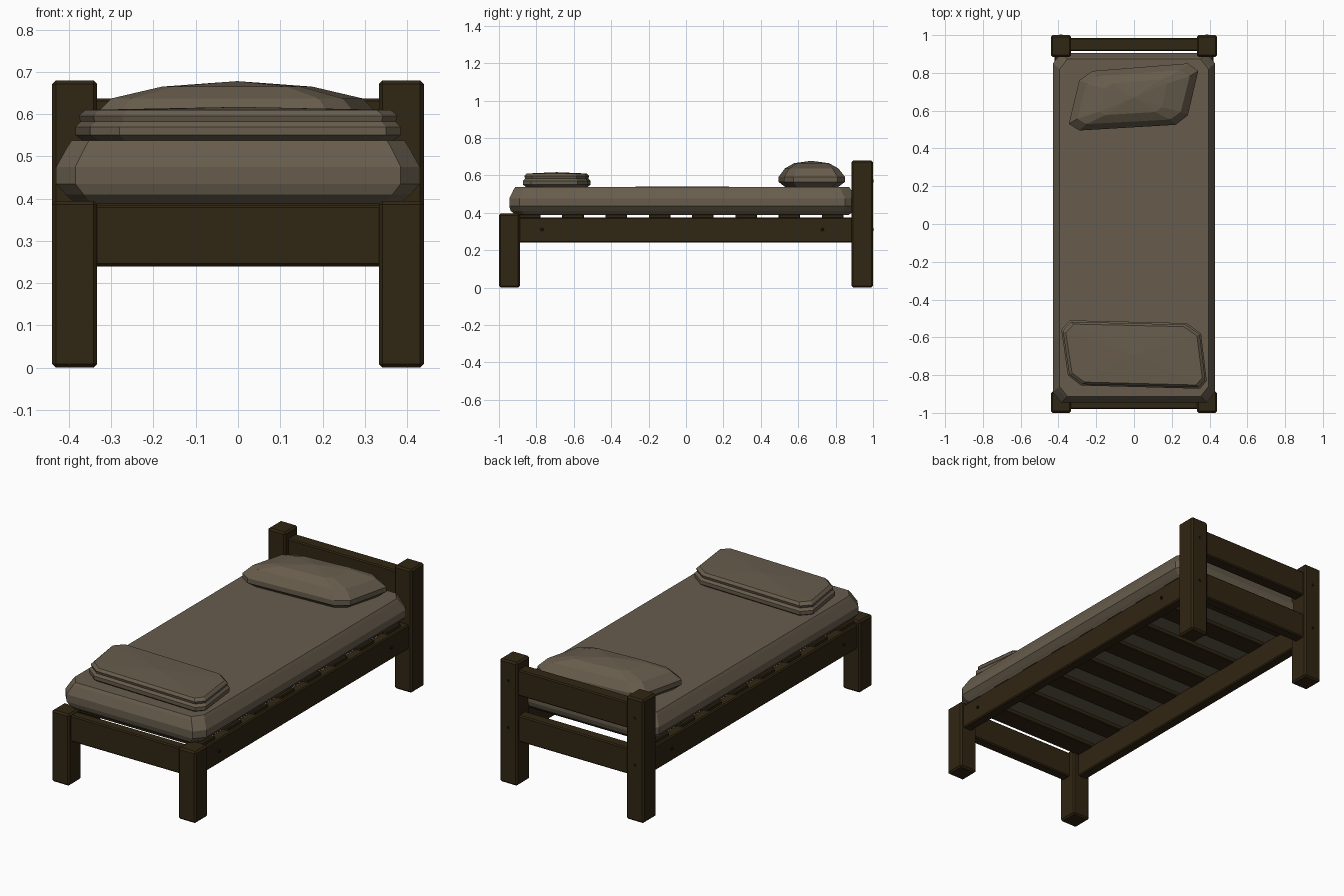
import bpy, bmesh, math
from mathutils import Vector

if "Cube" in bpy.data.objects:
    bpy.data.objects.remove(bpy.data.objects["Cube"], do_unlink=True)


def material(name, rgb):
    m = bpy.data.materials.new(name)
    m.use_nodes = True
    m.diffuse_color = (*rgb, 1)
    bsdf = m.node_tree.nodes["Principled BSDF"]
    bsdf.inputs["Base Color"].default_value = (*rgb, 1)
    bsdf.inputs["Roughness"].default_value = 0.8
    return m


WOOD = material("dark wood", (0.030, 0.019, 0.006))
CLOTH = material("taupe cloth", (0.135, 0.108, 0.073))
METAL = material("dark bolt metal", (0.012, 0.010, 0.008))


def finish(bm, name, mat):
    bmesh.ops.recalc_face_normals(bm, faces=bm.faces)
    mesh = bpy.data.meshes.new(name)
    bm.to_mesh(mesh)
    bm.free()
    mesh.materials.append(mat)
    ob = bpy.data.objects.new(name, mesh)
    bpy.context.collection.objects.link(ob)
    return ob


def box(name, lo, hi, bevel=0.006):
    """Bevelled plank between two opposite corners."""
    lo, hi = Vector(lo), Vector(hi)
    bm = bmesh.new()
    bmesh.ops.create_cube(bm, size=1)
    for v in bm.verts:
        v.co = (lo + hi) / 2 + v.co * (hi - lo)
    if bevel:
        bmesh.ops.bevel(bm, geom=bm.edges[:], offset=bevel, segments=1, affect="EDGES")
    return finish(bm, name, WOOD)


def cushion(name, outline, layers, crown):
    """Stack scaled copies of an outline: layers are (z, inset in x and y)."""
    bm = bmesh.new()
    cx = sum(p[0] for p in outline) / len(outline)
    cy = sum(p[1] for p in outline) / len(outline)
    hx = max(abs(p[0] - cx) for p in outline)
    hy = max(abs(p[1] - cy) for p in outline)
    rings = []
    for z, ix, iy in layers:
        sx, sy = 1 - ix / hx, 1 - iy / hy
        rings.append([bm.verts.new((cx + (x - cx) * sx, cy + (y - cy) * sy, z))
                      for x, y in outline])
    n = len(outline)
    for a, b in zip(rings, rings[1:]):
        for i in range(n):
            j = (i + 1) % n
            bm.faces.new((a[i], a[j], b[j], b[i]))
    bm.faces.new(rings[0])
    top = bm.verts.new((cx, cy, crown))
    for i in range(n):
        bm.faces.new((rings[-1][i], rings[-1][(i + 1) % n], top))
    return finish(bm, name, CLOTH)


def bolt(name, loc, axis):
    bm = bmesh.new()
    bmesh.ops.create_cone(bm, cap_ends=True, segments=8, radius1=0.010,
                          radius2=0.007, depth=0.014)
    turn = Vector((0, 0, 1)).rotation_difference(Vector(axis)).to_matrix().to_4x4()
    bmesh.ops.transform(bm, matrix=turn, verts=bm.verts)
    bmesh.ops.translate(bm, vec=loc, verts=bm.verts)
    return finish(bm, name, METAL)


# Posts, side rails and bolts on both sides
for side, s in (("left", 1), ("right", -1)):
    def span(a, b):
        return (a, b) if s > 0 else (-b, -a)
    x0, x1 = span(0.333, 0.44)
    box(f"front_post_{side}", (x0, -1, 0), (x1, -0.888, 0.395), 0.009)
    box(f"back_post_{side}", (x0, 0.885, 0), (x1, 1, 0.68), 0.009)
    x0, x1 = span(0.365, 0.422)
    box(f"side_rail_{side}", (x0, -0.9, 0.24), (x1, 0.9, 0.376))
    for end, y in (("front", -0.77), ("back", 0.73)):
        bolt(f"rail_bolt_{end}_{side}", (s * 0.423, y, 0.31), (s, 0, 0))
    for level, z in (("lower", 0.31), ("upper", 0.57)):
        bolt(f"post_bolt_{level}_{side}", (s * 0.387, 0.996, z), (0, 1, 0))

# End rails
box("front_rail", (-0.345, -0.98, 0.24), (0.345, -0.925, 0.385))
box("back_rail", (-0.345, 0.92, 0.24), (0.345, 0.982, 0.385))
box("headboard_rail", (-0.345, 0.915, 0.495), (0.345, 0.985, 0.637))

# Slats across the side rails
for i in range(8):
    y = -0.835 + i * 0.2313
    box(f"slat_{i + 1}", (-0.405, y - 0.058, 0.366), (0.405, y + 0.058, 0.392), 0.004)

# Mattress with clipped corners and bulging sides
quarter = [(0.43, 0.87), (0.385, 0.925)]
corners = quarter + [(-x, y) for x, y in reversed(quarter)]
corners += [(-x, -y) for x, y in corners]
cushion("mattress", [(x, y - 0.02) for x, y in corners],
        [(0.388, 0.045, 0.035), (0.41, 0.022, 0.008), (0.435, 0, 0), (0.475, 0, 0),
         (0.522, 0.026, 0.022), (0.537, 0.036, 0.032)], 0.54)

# Flat cushion at the foot end
foot = [(-0.385, -0.56), (-0.34, -0.51), (0.28, -0.525), (0.355, -0.58),
        (0.385, -0.83), (0.35, -0.872), (-0.28, -0.855), (-0.35, -0.80)]
cushion("foot_cushion", foot,
        [(0.535, 0.022, 0.02), (0.55, 0, 0), (0.57, 0, 0), (0.582, 0.012, 0.012),
         (0.596, 0.008, 0.008), (0.61, 0.024, 0.02)], 0.617)

# Plump pillow at the head end
head = [(-0.345, 0.53), (-0.29, 0.495), (0.22, 0.525), (0.285, 0.575),
        (0.34, 0.81), (0.285, 0.85), (-0.22, 0.81), (-0.29, 0.76)]
cushion("head_pillow", head,
        [(0.535, 0.04, 0.04), (0.565, 0, 0), (0.592, 0, 0), (0.637, 0.045, 0.035),
         (0.665, 0.165, 0.085)], 0.678)
